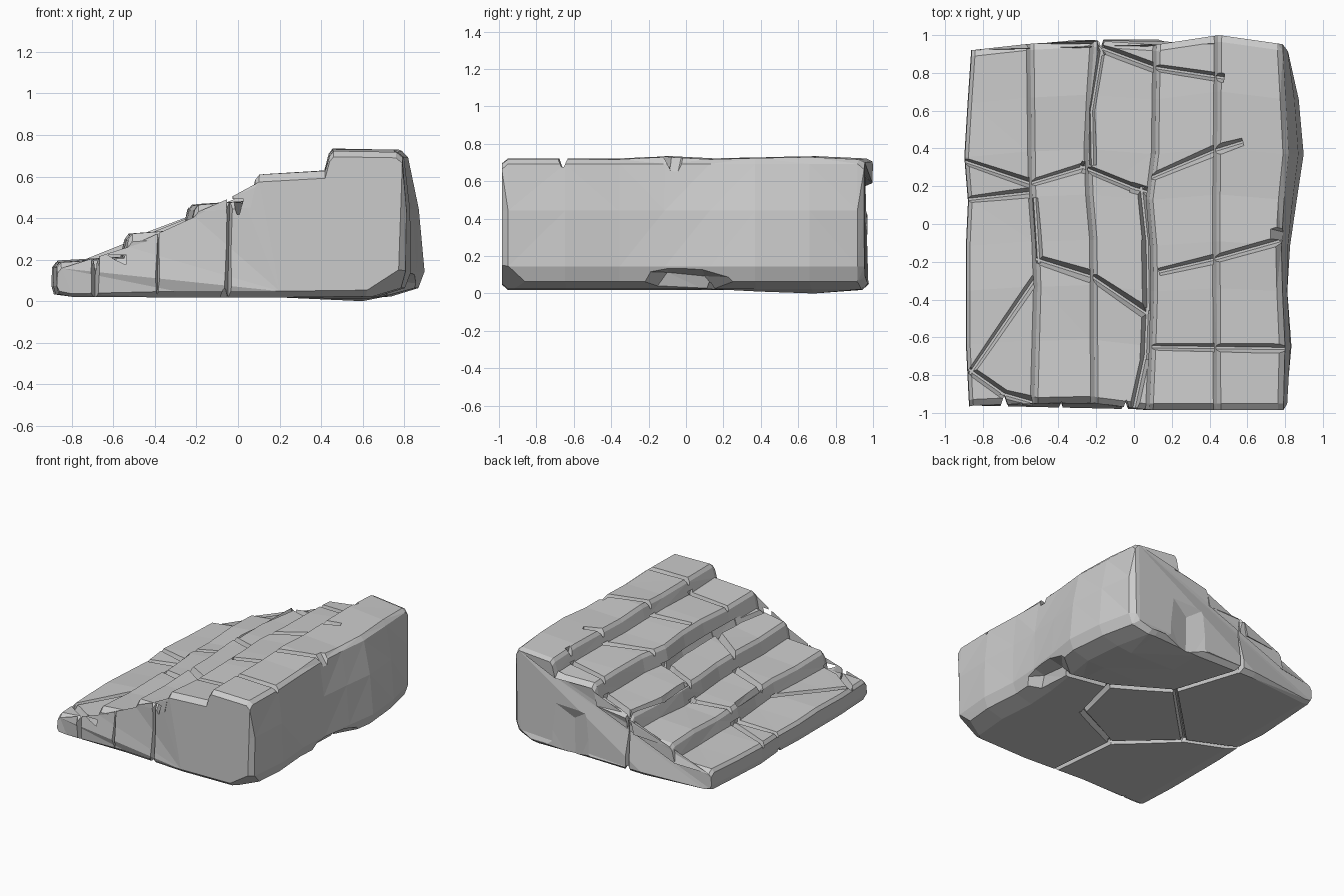
import bpy, bmesh, math, random
from mathutils import Vector

if "Cube" in bpy.data.objects:
    bpy.data.objects.remove(bpy.data.objects["Cube"])

random.seed(4)


def interp(table, v):
    if v <= table[0][0]:
        return table[0][1]
    for (a, p), (b, q) in zip(table, table[1:]):
        if v <= b:
            return p + (q - p) * (v - a) / (b - a)
    return table[-1][1]


# Plan outline: front and back edge as y(x); left, right and riser lines as x(y)
FRONT = [(-.87, -.965), (-.69, -.93), (-.4, -.965), (-.22, -.945), (-.06, -.985), (.8, -.985)]
BACK = [(-.86, .92), (-.6, .95), (-.3, .975), (-.1, .965), (.12, .95), (.45, 1.0), (.8, .95)]
LEFT = [(-1, -.87), (-.75, -.89), (0, -.89), (.2, -.875), (.4, -.9), (1, -.86)]
RIGHT_TOP = [(-1, .79), (-.65, .80), (-.2, .78), (0, .78), (.4, .82), (1, .785)]
RIGHT_LOW = [(-1, .80), (-.65, .835), (-.25, .805), (0, .84), (.4, .9), (.7, .87), (1, .80)]
RISERS = [
    [(-1, -.55), (-.25, -.53), (.15, -.56), (1, -.57)],
    [(-1, -.23), (-.1, -.235), (.3, -.27), (.7, -.25), (1, -.23)],
    [(-1, .06), (-.65, .075), (-.2, .09), (.15, .06), (.3, .09), (1, .1)],
    [(-1, .42), (0, .415), (1, .425)],
]
HEIGHTS = [(.195, .215), (.325, .345), (.465, .485), (.612, .63), (.735, .73)]
RISER_X = [-.545, -.235, .085, .42]


def section(y, end):
    """Stair cross-section at y as a loop of (x, z)."""
    left, low = interp(LEFT, y), interp(RIGHT_LOW, y)
    top = interp(RIGHT_TOP, y)
    pts = []
    for k, (z0, z1) in enumerate(HEIGHTS):
        d = random.uniform(-.009, .009) - (.025 if end else 0)
        x0 = left if k == 0 else interp(RISERS[k - 1], y) + .018
        x1 = interp(RISERS[k], y) if k < 4 else top - .03
        pts += [(x0 + .003, z0 + d - .025), (x0 + .022, z0 + d), (x1, z1 + d)]
    e = .03 if end else 0
    sag = interp([(.2, .03), (.62, .002), (.95, .03)], y)
    pts += [(top, .70 - e), ((top + low) / 2 + .012 - e, .45), (low - e, .15),
            (low - .03 - e, .07 + e), (low - .16, .03 + e), (.60, sag + e),
            (.2, .025 + e), (-.3, .025 + e), (-.8, .028 + e / 2), (left + .012, .04 + e / 2), (left, .08)]
    return pts


# Stepped rock body, lofted from front to back
bm = bmesh.new()
rings = []
for t in (-1, -.965, -.65, -.35, -.1, .15, .4, .7, .965, 1):
    ring = []
    for x, z in section(t * .97, abs(t) == 1):
        f, b = interp(FRONT, x), interp(BACK, x)
        ring.append(bm.verts.new((x, f + (t + 1) / 2 * (b - f), z)))
    rings.append(ring)
n = len(rings[0])
for a, b in zip(rings, rings[1:]):
    for i in range(n):
        bm.faces.new((a[i], a[(i + 1) % n], b[(i + 1) % n], b[i]))
bm.faces.new(rings[0][::-1])
bm.faces.new(rings[-1])
bmesh.ops.triangulate(bm, faces=bm.faces[:])
bmesh.ops.recalc_face_normals(bm, faces=bm.faces[:])
mesh = bpy.data.meshes.new("stone_steps")
bm.to_mesh(mesh)
bm.free()
rock = bpy.data.objects.new("stone_steps", mesh)
bpy.context.collection.objects.link(rock)
bpy.context.view_layer.objects.active = rock


def volume(me):
    vb = bmesh.new()
    vb.from_mesh(me)
    vol = vb.calc_volume(signed=True)
    vb.free()
    return vol


def carve(points):
    """Cut the convex hull of the points out of the rock; skip a cut that fails."""
    cb = bmesh.new()
    for p in points:
        cb.verts.new(p)
    bmesh.ops.convex_hull(cb, input=cb.verts[:])
    bmesh.ops.delete(cb, geom=[v for v in cb.verts if not v.link_faces], context='VERTS')
    bmesh.ops.recalc_face_normals(cb, faces=cb.faces[:])
    cm = bpy.data.meshes.new("crack_cutter")
    cb.to_mesh(cm)
    cb.free()
    cutter = bpy.data.objects.new("crack_cutter", cm)
    cutter.hide_render = True
    bpy.context.collection.objects.link(cutter)
    old, before = rock.data, volume(rock.data)
    for solver in ('MANIFOLD', 'EXACT'):
        mod = rock.modifiers.new("crack", 'BOOLEAN')
        mod.operation, mod.solver, mod.object = 'DIFFERENCE', solver, cutter
        dg = bpy.context.evaluated_depsgraph_get()
        new = bpy.data.meshes.new_from_object(rock.evaluated_get(dg))
        rock.modifiers.clear()
        if before * .95 < volume(new) < before - 1e-7:
            rock.data = new
            break
    bpy.data.objects.remove(cutter)


def groove(p, q, z, depth, width, up=1):
    """Straight V-shaped groove from p to q in a horizontal face at height z."""
    p, q = Vector(p), Vector(q)
    d = (q - p).normalized()
    p, q = p - d * .017, q + d * .017
    s = Vector((-d.y, d.x))
    pts = []
    for c in (p, q):
        w = width * random.uniform(.8, 1.25)
        for off, h in ((-w * .75, .025), (w * .75, .025), (-.006, -depth), (.006, -depth)):
            v = c + s * off
            pts.append((v.x, v.y, z + up * h))
    carve(pts)


def crack(path, depth=.05, width=.042):
    """Crack polyline draped over the steps, split where it meets a riser."""
    for (x0, y0), (x1, y1) in zip(path, path[1:]):
        ts = [0, 1]
        if abs(x1 - x0) > .06:
            ts += [(r - x0) / (x1 - x0) for r in RISER_X if min(x0, x1) + .02 < r < max(x0, x1) - .02]
        ts.sort()
        for a, b in zip(ts, ts[1:]):
            p = (x0 + (x1 - x0) * a, y0 + (y1 - y0) * a)
            q = (x0 + (x1 - x0) * b, y0 + (y1 - y0) * b)
            k = sum((p[0] + q[0]) / 2 > r for r in RISER_X)
            groove(p, q, sum(HEIGHTS[k]) / 2, depth, width)


# Cracks between the tread slabs
for path in (
    [(-.92, .34), (-.55, .215), (-.27, .30), (.0, .19), (.07, .17)],
    [(-.92, .125), (-.56, .165)],
    [(.1, .25), (.43, .39), (.56, .43)],
    [(.04, .18), (.07, -.1), (.075, -.44)],
    [(.15, -.25), (.43, -.185), (.84, -.07)],
    [(-.525, .12), (-.505, -.19), (-.22, -.28), (.06, -.47)],
    [(-.53, -.3), (-.86, -.78), (-.69, -.9), (-.55, -.94)],
    [(.07, -.46), (.06, -.7), (-.01, -1.02)],
    [(.1, -.65), (.84, -.66)],
    [(-.22, .33), (-.225, .6), (-.17, .93), (.1, .83), (.46, .775)],
    [(-.17, .91), (-.2, 1.0)],
):
    crack(path)

# Cracks under the base
for path in (
    [(-.06, -1.02), (-.12, -.4), (-.5, -.05), (-.92, .13)],
    [(-.12, -.4), (.3, -.2), (.4, .2), (.86, .1)],
    [(.4, .2), (.0, .45), (-.18, 1.0)],
    [(.0, .45), (-.5, -.05)],
):
    for p, q in zip(path, path[1:]):
        groove(p, q, .025, .04, .04, -1)

# Vertical joints in the front and back walls
for x, y, w, d in ((-.05, -.97, .028, .04), (-.39, -.96, .02, .022), (-.69, -.945, .028, .04),
                   (-.18, .97, .028, .045)):
    s = 1 if y > 0 else -1
    carve([(x + o + h * .02, y + s * e, h) for h in (-.1, .9)
           for o, e in ((-w, .04), (w, .04), (0, -d))])

# Shallow hollow in the back wall between its joint and the corner
carve([(.0, 1.02, -.1), (.7, 1.02, -.1), (.0, 1.02, .5), (.7, 1.02, .55), (.3, .92, -.1), (.3, .93, .3)])

# Undercut at the foot of the right wall
carve([(.95, -.38, -.02), (.95, .35, -.02), (.95, -.36, .13), (.95, -.1, .17), (.95, .08, .165), (.95, .33, .09),
       (.70, -.2, -.02), (.70, .2, -.02), (.74, -.1, .12), (.74, .1, .1)])

# Broken lower corners and a chipped top edge
carve([(.30, -1.1, -.06), (.95, -1.1, .36), (.95, -1.1, -.1), (.95, -.55, -.06)])
carve([(.35, 1.1, -.06), (.95, 1.1, .36), (.95, 1.1, -.1), (.95, .65, -.06)])
carve([(.70, -.11, .76), (.70, -.02, .76), (.86, -.14, .76), (.86, .03, .76), (.86, -.06, .58)])

# Rest the rock on the ground
low = min(v.co.z for v in rock.data.vertices)
for v in rock.data.vertices:
    v.co.z -= low
for poly in rock.data.polygons:
    poly.use_smooth = False
rock.data.update()
